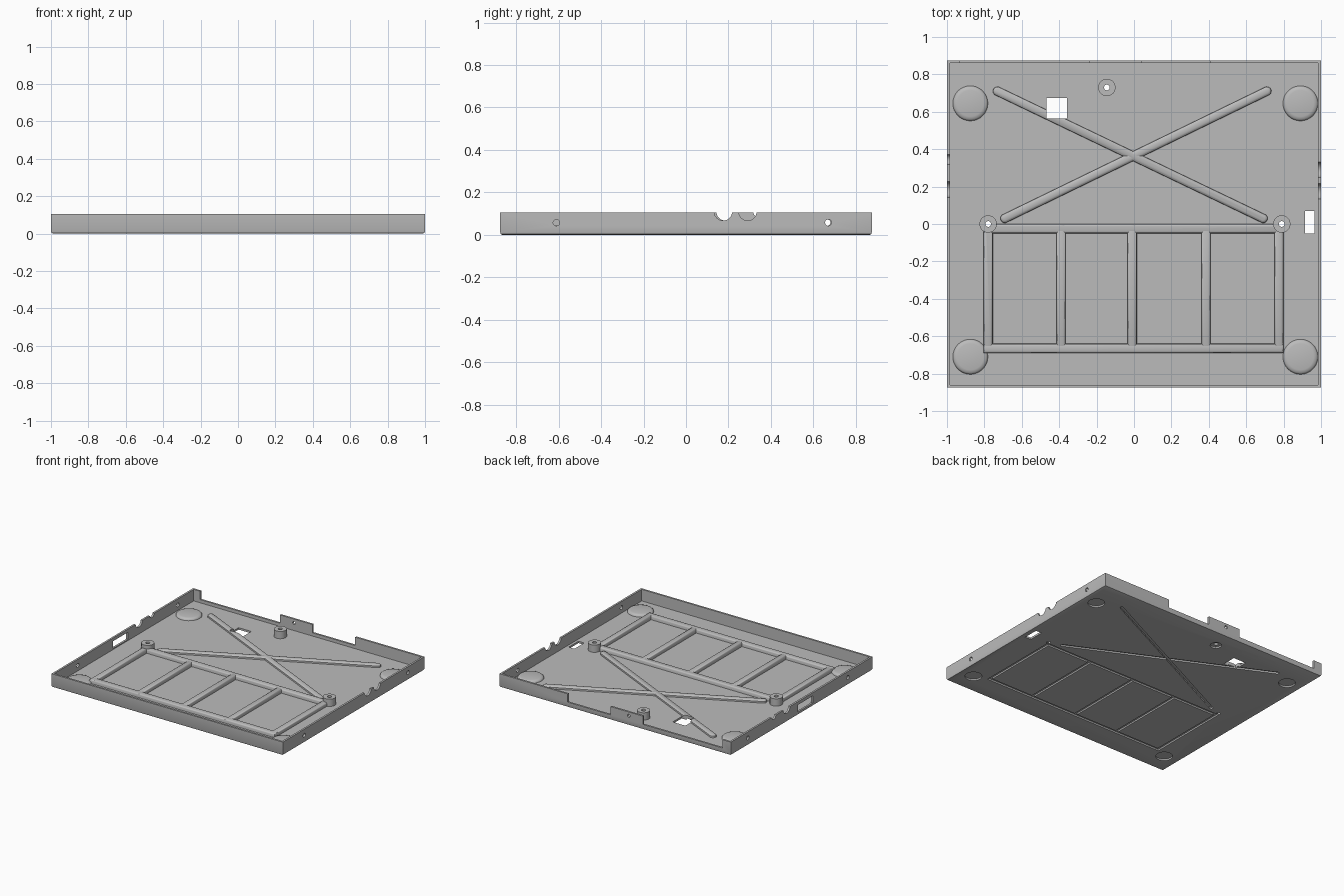
import bpy, bmesh, math
from mathutils import Vector

if "Cube" in bpy.data.objects:
    bpy.data.objects.remove(bpy.data.objects["Cube"])

metal = bpy.data.materials.new("grey_metal")
metal.use_nodes = True
GREY = (0.5, 0.5, 0.5, 1)
metal.diffuse_color = GREY
metal.node_tree.nodes["Principled BSDF"].inputs["Base Color"].default_value = GREY


def outline(p, q, r, n):
    """Slot outline around p-q: n=2 gives square ends, more gives round ends."""
    p, q = Vector(p), Vector(q)
    d = q - p
    heading = math.atan2(d.y, d.x) if d.length else 0
    rad = r / math.cos(math.pi / (2 * n))
    pts = []
    for centre, turn in ((q, 0), (p, math.pi)):
        for i in range(n):
            a = heading + turn - math.pi / 2 + math.pi * (i + 0.5) / n
            pts.append(centre + rad * Vector((math.cos(a), math.sin(a))))
    return pts


def loft(name, p, q, levels, n=2, axis="z"):
    """Stack slot outlines at (height, radius) levels along an axis."""
    place = {"z": lambda u, v, w: (u, v, w),
             "x": lambda u, v, w: (w, u, v),
             "y": lambda u, v, w: (u, w, v)}[axis]
    bm = bmesh.new()
    rings = [[bm.verts.new(place(c.x, c.y, w)) for c in outline(p, q, r, n)]
             for w, r in levels]
    for a, b in zip(rings, rings[1:]):
        for i in range(len(a)):
            j = (i + 1) % len(a)
            bm.faces.new((a[i], a[j], b[j], b[i]))
    bm.faces.new(rings[0])
    bm.faces.new(rings[-1])
    bmesh.ops.recalc_face_normals(bm, faces=bm.faces)
    me = bpy.data.meshes.new(name)
    bm.to_mesh(me)
    bm.free()
    me.materials.append(metal)
    ob = bpy.data.objects.new(name, me)
    bpy.context.collection.objects.link(ob)
    return ob


def cut(parts, *args, **kw):
    """Subtract a lofted shape from the parts."""
    cutter = loft("cutter", *args, **kw)
    cutter.hide_render = True
    for ob in parts:
        mod = ob.modifiers.new("cut", "BOOLEAN")
        mod.operation, mod.solver, mod.object = "DIFFERENCE", "EXACT", cutter
        bpy.context.view_layer.objects.active = ob
        bpy.ops.object.modifier_apply(modifier=mod.name)
    bpy.data.objects.remove(cutter)


BASE = 0.012      # underside of raised features, inside the floor
TOP = 0.105
parts = []

# Tray with rounded lower edge
ends = (-0.125, 0), (0.125, 0)
tray = loft("tray", *ends, [(0, 0.863), (0.0035, 0.8715), (BASE, 0.875), (TOP, 0.875)])
cut([tray], *ends, [(0.015, 0.86), (0.3, 0.86)])
parts.append(tray)

# Raised cross ribs, with grooves underneath
cross = [((-0.73, 0.71), (0.69, 0.03)), ((-0.69, 0.03), (0.71, 0.71))]
ribs = []
for i, (p, q) in enumerate(cross):
    ribs.append(loft(f"cross_rib_{i + 1}", p, q,
                     [(BASE, 0.024), (0.027, 0.023), (0.033, 0.018), (0.036, 0.01)], n=6))
    cut([tray], p, q, [(-0.1, 0.012), (BASE, 0.012)], n=6)
parts += ribs

# Raised frame of beams
beams = [((-0.78, y), (0.775, y)) for y in (-0.025, -0.665)]
beams += [((x, -0.665), (x, -0.025)) for x in (-0.78, -0.39, -0.01, 0.385, 0.775)]
for i, (p, q) in enumerate(beams):
    parts.append(loft(f"frame_beam_{i + 1}", p, q,
                      [(BASE, 0.025), (0.036, 0.024), (0.042, 0.02), (0.045, 0.013)]))
    cut([tray], p, q, [(-0.1, 0.012), (BASE, 0.012)])

# Round foot domes, dished underneath
for x in (-0.875, 0.89):
    for y in (-0.71, 0.645):
        parts.append(loft("foot_dome", (x, y), (x, y),
                          [(BASE, 0.094), (0.022, 0.092), (0.029, 0.085), (0.033, 0.07)], n=20))
        cut([tray], (x, y), (x, y), [(-0.1, 0.06), (BASE, 0.06)], n=16)

# Screw bosses with through holes
rear = (-0.145, 0.73)
cut([tray], rear, rear, [(-0.1, 0.04), (BASE, 0.04)], n=14)
for c in (rear, (-0.78, 0), (0.79, 0)):
    parts.append(loft("screw_boss", c, c, [(BASE, 0.046), (0.072, 0.046)], n=14))
    near = [o for o in parts if o is tray or o.name.startswith(("screw_boss", "frame_beam"))]
    cut(near, c, c, [(-0.1, 0.015), (0.3, 0.015)], n=8)

# Floor openings
cut([tray] + ribs, (-0.4125, 0.62), (-0.4125, 0.62), [(-0.1, 0.055), (0.3, 0.055)])
cut([tray], (0.94, -0.025), (0.94, 0.045), [(-0.1, 0.025), (0.3, 0.025)])

# Low stretches of the back wall, leaving three tabs
for a, b in ((-0.93, -0.24), (0.04, 0.41)):
    cut([tray], (a + 0.03, 0.875), (b - 0.03, 0.875), [(0.04, 0.03), (0.3, 0.03)])
cut([tray], (-0.118, 0.075), (-0.118, 0.075), [(0.8, 0.012), (1, 0.012)], n=8, axis="y")

# Side wall notches, screw holes and slot
right_span, left_span = (0.95, 1.1), (-1.1, -0.95)
notches = [(0.175, right_span), (0.29, right_span), (0.185, left_span), (0.345, left_span)]
for y, span in notches:
    r = 0.042 if y < 0.3 else 0.028
    cut([tray], (y, 0.11), (y, 0.11), [(w, r) for w in span], n=10, axis="x")
for y, span in ((-0.61, right_span), (0.67, right_span), (-0.57, left_span), (0.665, left_span)):
    cut([tray], (y, 0.058), (y, 0.058), [(w, 0.015) for w in span], n=8, axis="x")
cut([tray], (-0.11, 0.052), (0.02, 0.052), [(w, 0.028) for w in left_span], axis="x")

# Smooth shading with sharp edges kept
bpy.ops.object.select_all(action="DESELECT")
for ob in parts:
    ob.select_set(True)
bpy.context.view_layer.objects.active = tray
bpy.ops.object.shade_smooth_by_angle(angle=math.radians(35))
